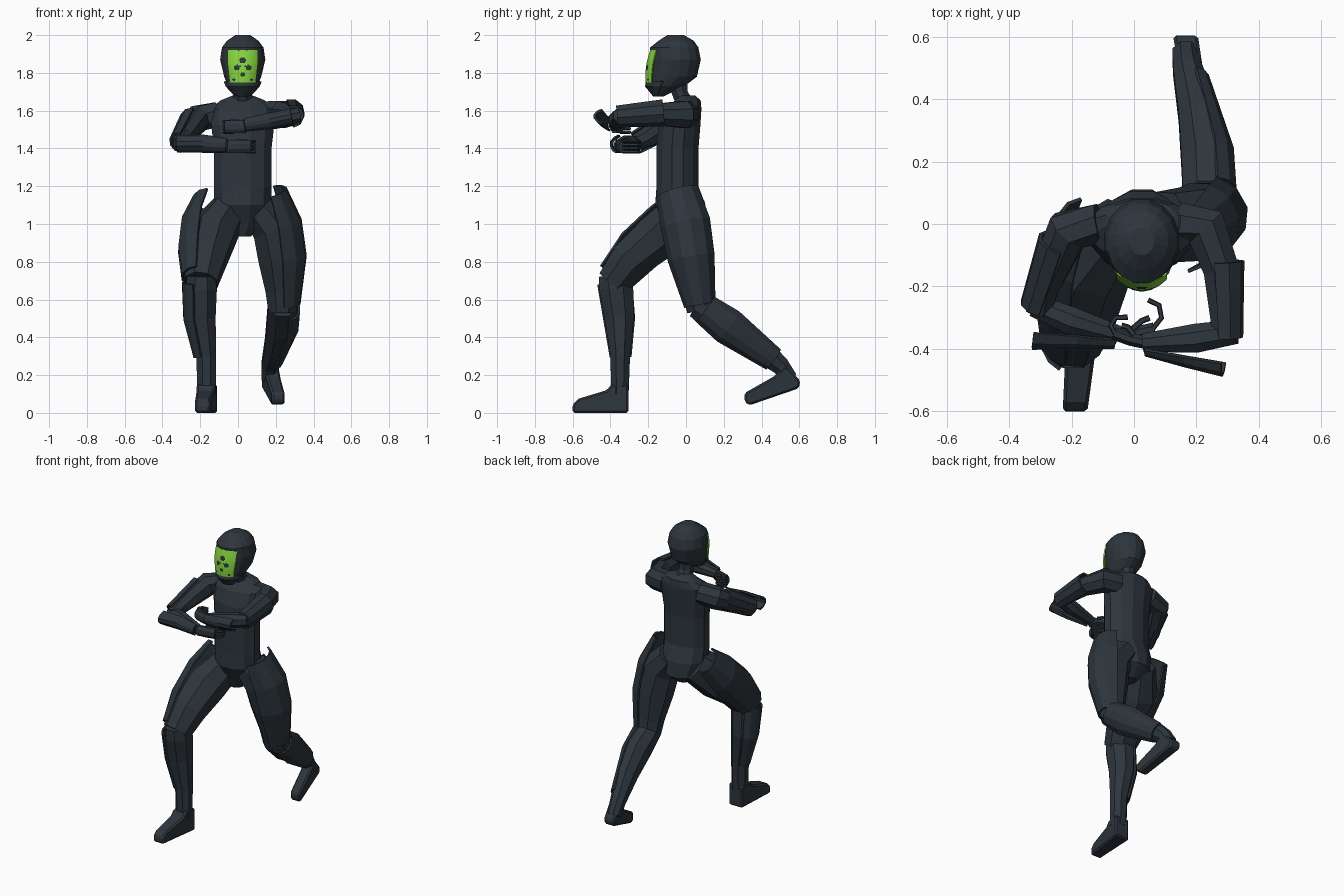
import bpy, bmesh, math
from mathutils import Vector

def material(name, rgb):
    m = bpy.data.materials.new(name)
    m.diffuse_color = (*rgb, 1)
    return m

DARK = material("dark slate", (0.026, 0.036, 0.046))
GREEN = material("visor green", (0.23, 0.66, 0.045))
X, Z = Vector((1, 0, 0)), Vector((0, 0, 1))

def finish(name, bm, mats=(DARK,)):
    bmesh.ops.recalc_face_normals(bm, faces=bm.faces)
    me = bpy.data.meshes.new(name)
    bm.to_mesh(me)
    bm.free()
    for m in mats:
        me.materials.append(m)
    ob = bpy.data.objects.new(name, me)
    bpy.context.collection.objects.link(ob)
    return ob

def rings(bm, pts, ref, angles, axis=None):
    """Elliptical sections (x, y, z, ru, rv) swept along a path."""
    out = []
    for i, p in enumerate(pts):
        a, b = Vector(pts[max(i - 1, 0)][:3]), Vector(pts[min(i + 1, len(pts) - 1)][:3])
        t = axis or (b - a).normalized()
        u = (ref - t * ref.dot(t)).normalized()
        v = t.cross(u)
        ru, rv = p[3], p[-1]
        out.append([bm.verts.new(Vector(p[:3]) + u * ru * math.cos(g) + v * rv * math.sin(g))
                    for g in angles])
    return out

def loft(name, pts, ref=X, n=8, axis=None):
    bm = bmesh.new()
    rs = rings(bm, pts, ref, [math.tau * (k + 0.5) / n for k in range(n)], axis)
    for r, s in zip(rs, rs[1:]):
        for k in range(n):
            bm.faces.new((r[k], r[(k + 1) % n], s[(k + 1) % n], s[k]))
    bm.faces.new(rs[0])
    bm.faces.new(rs[-1])
    return finish(name, bm)

def shell(name, pts, a0, a1, ref=X, n=5, axis=None, thick=0.012, mats=(DARK,)):
    bm = bmesh.new()
    rs = rings(bm, pts, ref, [math.radians(a0 + (a1 - a0) * k / n) for k in range(n + 1)], axis)
    for r, s in zip(rs, rs[1:]):
        for k in range(n):
            bm.faces.new((r[k], r[k + 1], s[k + 1], s[k]))
    ob = finish(name, bm, mats)
    mod = ob.modifiers.new("thickness", "SOLIDIFY")
    mod.thickness = thick
    mod.offset = 0
    return ob

def foot(name, profile, x0, x1, shear, y0, taper):
    """Side outline (y, z) given a width that shifts and narrows along y from y0."""
    bm = bmesh.new()
    sides = [[bm.verts.new((x + (y0 - y) * (shear + s * taper), y, z)) for y, z in profile]
             for x, s in ((x0, 1), (x1, -1))]
    n = len(profile)
    bm.faces.new(sides[0])
    bm.faces.new(sides[1])
    for k in range(n):
        j = (k + 1) % n
        bm.faces.new((sides[0][k], sides[0][j], sides[1][j], sides[1][k]))
    ob = finish(name, bm)
    mod = ob.modifiers.new("soft edge", "BEVEL")
    mod.width = 0.01
    mod.segments = 1

# torso and neck
C = 0.025
loft("torso", [(C, -.03, .935, .045, .06), (C, .0, 1.0, .12, .115), (C, -.03, 1.1, .155, .138),
               (C, -.045, 1.2, .158, .115), (C, -.045, 1.4, .158, .115), (C, -.035, 1.52, .172, .115),
               (C, -.015, 1.61, .18, .1), (C, .01, 1.655, .12, .07), (C, .0, 1.68, .055, .05)],
     n=12, axis=Z)
loft("neck", [(C, -.005, 1.64, .06, .055), (C, -.035, 1.7, .05, .048), (C, -.04, 1.78, .05, .05)], axis=Z)

# helmet
loft("helmet", [(C, -.145, 1.675, .03, .025), (C, -.105, 1.73, .08, .1), (C, -.07, 1.78, .1, .13),
                (C, -.055, 1.87, .122, .136), (C, -.062, 1.935, .112, .13), (C, -.052, 1.97, .085, .095),
                (C, -.055, 2.0, .04, .045)], n=16, axis=Z)
shell("jaw_guard", [(C, -.14, 1.68, .04, .03), (C, -.108, 1.73, .088, .103),
                    (C, -.09, 1.755, .098, .116)], 195, 345, n=8, axis=Z)

# visor with dark spots, chosen by distance from spot centres
def visor_ring(k):
    f = k / 40
    z = 1.75 + 0.17 * f
    return (C, -.082 + .024 * f, z, .104 + .018 * min(1, 1.6 * f), .128 + .009 * math.sin(math.pi * f))
visor = shell("visor", [visor_ring(k) for k in range(41)], 230, 310, n=40, axis=Z,
              thick=0.008, mats=(GREEN, DARK))
spots = [(-.03, 1.827, .015), (.03, 1.827, .015), (0, 1.866, .016), (0, 1.79, .011),
         (-.012, 1.835, .006), (.012, 1.835, .006), (-.045, 1.765, .007), (.045, 1.765, .007)]
for f in visor.data.polygons:
    c = f.center
    if any(math.hypot(c.x - C - sx, c.z - sz) < r for sx, sz, r in spots):
        f.material_index = 1

# front leg
loft("front_thigh", [(-.05, -.01, 1.07, .1, .12), (-.14, -.14, .94, .137, .135),
                     (-.175, -.295, .81, .12, .115), (-.195, -.385, .69, .092, .095)])
loft("front_shin", [(-.195, -.378, .73, .08, .09), (-.195, -.37, .66, .09, .098), (-.195, -.352, .5, .083, .085),
                    (-.168, -.348, .3, .057, .056), (-.165, -.35, .1, .054, .05)])
shell("front_thigh_plate", [(-.135, .015, 1.125, .1, .09), (-.16, -.1, 1.0, .138, .128),
                            (-.175, -.25, .86, .14, .128), (-.195, -.38, .71, .1, .1)], 105, 250)
shell("front_shin_plate", [(-.195, -.375, .69, .098, .1), (-.195, -.352, .5, .09, .09),
                           (-.168, -.345, .3, .063, .06)], 115, 240)
foot("front_foot", [(-.305, .0), (-.305, .15), (-.395, .15), (-.42, .12), (-.57, .075), (-.6, .045),
                    (-.6, .0)], -.215, -.11, -.09, -.31, .045)

# back leg
loft("back_thigh", [(.1, -.01, 1.09, .1, .12), (.19, 0, .98, .125, .125), (.225, .025, .82, .127, .115),
                    (.235, .055, .65, .097, .085), (.235, .075, .54, .08, .075)])
loft("back_shin", [(.235, .06, .57, .083, .075), (.23, .2, .475, .085, .1), (.205, .35, .37, .068, .082),
                   (.17, .5, .25, .05, .052), (.165, .55, .18, .045, .045)])
shell("back_thigh_plate", [(.165, -.045, 1.17, .09, .11), (.205, 0, 1.0, .13, .13),
                           (.225, .03, .82, .136, .122), (.237, .075, .57, .09, .08)], -75, 85)
shell("back_shin_plate", [(.235, .1, .55, .09, .083), (.225, .22, .46, .092, .1),
                          (.178, .46, .285, .058, .065)], -70, 70)
foot("back_foot", [(.605, .17), (.597, .13), (.335, .04), (.31, .06), (.31, .105), (.46, .19),
                   (.53, .25)], .125, .205, .17, .6, .02)

# right arm
loft("right_upper_arm", [(-.11, 0, 1.58, .07), (-.21, -.02, 1.56, .074), (-.29, -.19, 1.465, .058),
                         (-.305, -.28, 1.425, .043)], Z)
loft("right_forearm", [(-.32, -.26, 1.425, .04), (-.2, -.31, 1.425, .048), (-.05, -.355, 1.415, .032)], Z)
shell("right_upper_plate", [(-.235, -.06, 1.55, .07), (-.305, -.265, 1.43, .056)], -10, 175, Z)
shell("right_forearm_plate", [(-.32, -.33, 1.425, .042, .07), (-.18, -.345, 1.425, .044, .05),
                              (-.06, -.36, 1.415, .036, .036)], 15, 165, Z)

# left arm
loft("left_upper_arm", [(.14, 0, 1.58, .075), (.23, -.01, 1.58, .077), (.28, -.15, 1.58, .062),
                        (.295, -.36, 1.57, .046)], Z)
loft("left_forearm", [(.325, -.345, 1.575, .042), (.2, -.365, 1.55, .05), (.03, -.38, 1.525, .032)], Z)
shell("left_upper_plate", [(.28, -.12, 1.59, .068), (.29, -.365, 1.57, .054)], 185, 380, Z)
shell("left_forearm_plate", [(.29, -.405, 1.57, .042, .08), (.17, -.395, 1.545, .044, .06),
                             (.04, -.385, 1.525, .036, .034)], 210, 330, Z)

# hands: palm, four curled fingers and a thumb
def hand(name, palm, finger, thumb, z):
    loft(name + "_palm", [(x, y, z, .037, .022) for x, y in palm], Z)
    for k in range(4):
        dz = (k - 1.5) * .019
        loft(f"{name}_finger_{k + 1}", [(x, y, z + dz, .009) for x, y in finger], Z, n=5)
    loft(name + "_thumb", [(x, y, z + .03, .01) for x, y in thumb], Z, n=5)

hand("right_hand", [(-.06, -.355), (0, -.35), (.065, -.335)], [(.06, -.335), (.088, -.3), (.08, -.26), (.045, -.243)],
     [(-.01, -.34), (.025, -.31), (.05, -.3)], 1.41)
hand("left_hand", [(.04, -.38), (-.01, -.37), (-.065, -.35)], [(-.06, -.35), (-.075, -.325), (-.06, -.3), (-.02, -.298)],
     [(.0, -.355), (-.02, -.33), (-.04, -.325)], 1.515)
